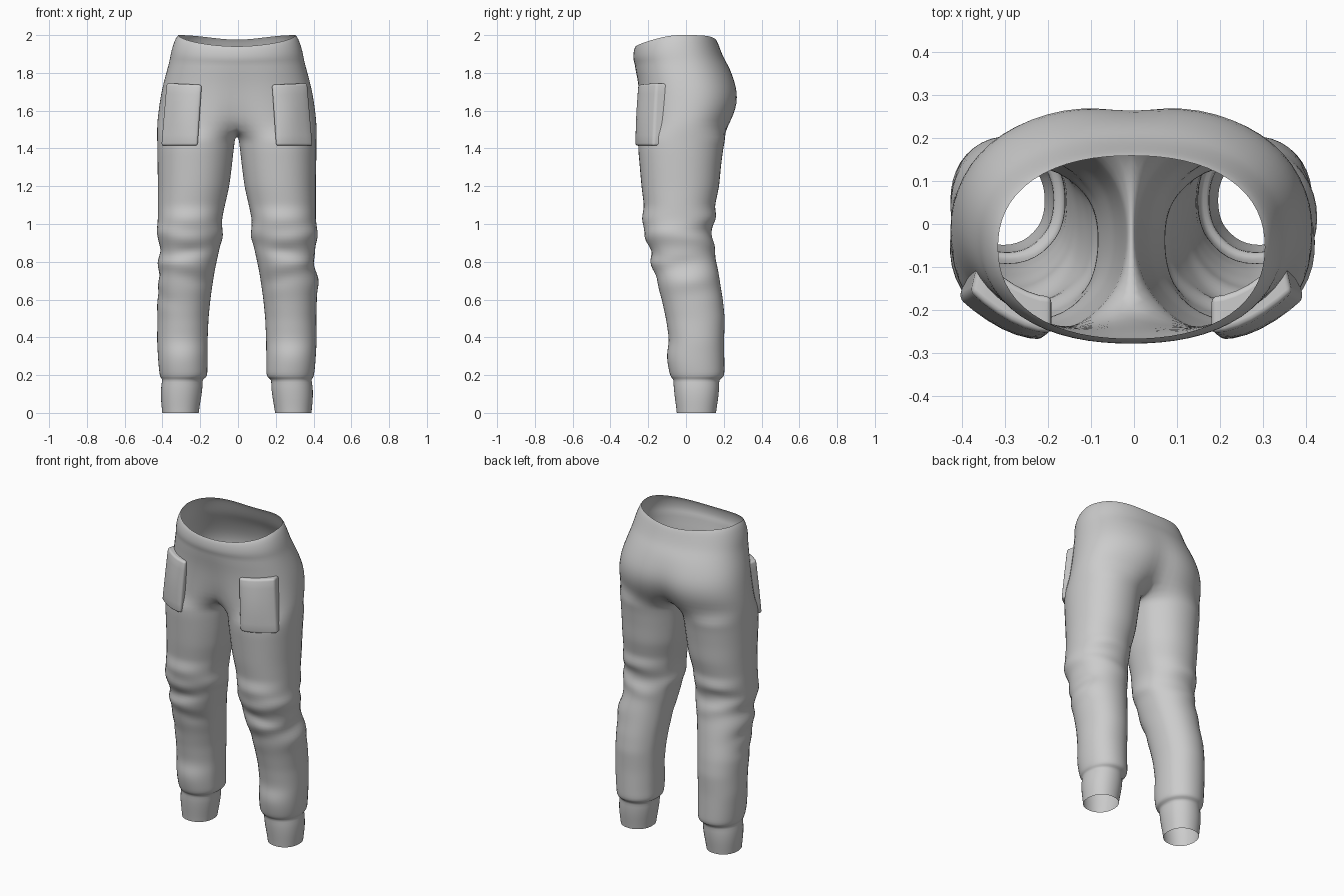
import bpy, bmesh, math
from math import sin, cos, radians, pi, exp

if "Cube" in bpy.data.objects:
    bpy.data.objects.remove(bpy.data.objects["Cube"])

HALF, BRIDGE = 16, 7        # segments on half the hips, points across the crotch

# z, half width, front y, back y, centre notch
HIPS = [(2.00, .312, -.268, .160, 0), (1.985, .325, -.274, .168, 0),
        (1.94, .342, -.280, .182, 0), (1.895, .352, -.280, .198, 0),
        (1.865, .357, -.272, .212, 0), (1.82, .369, -.271, .236, .01),
        (1.76, .386, -.262, .262, .03), (1.70, .400, -.258, .281, .06),
        (1.64, .410, -.256, .283, .09), (1.58, .418, -.256, .268, .15),
        (1.52, .424, -.256, .240, .24)]

# z, inner x, outer x, front y, back y
LEG = [(1.46, .008, .424, -.256, .212), (1.40, .016, .424, -.256, .20),
       (1.30, .027, .422, -.247, .187), (1.20, .04, .420, -.238, .178),
       (1.09, .065, .420, -.224, .154), (1.03, .078, .420, -.238, .168),
       (0.95, .080, .422, -.215, .132), (0.87, .092, .415, -.203, .147),
       (0.75, .118, .418, -.172, .172), (0.60, .140, .425, -.130, .197),
       (0.50, .150, .422, -.108, .207), (0.38, .155, .424, -.090, .203),
       (0.25, .156, .416, -.096, .205), (0.20, .156, .410, -.086, .205)]
CUFF = [(.185, .165, .404, -.078, .195), (.176, .184, .394, -.066, .176),
        (.15, .180, .402, -.068, .178), (.09, .187, .405, -.062, .174),
        (.03, .198, .399, -.053, .164), (0, .202, .396, -.05, .16)]

# side (0 = both), z, angle (0 outer, -90 front), height, z width, angle width, slope
FOLDS = [(0, .94, -60, .016, .03, 55, .03), (0, .86, -95, -.022, .028, 45, -.03),
         (0, .79, -70, .014, .03, 50, .02), (0, .71, -110, -.010, .03, 40, .04),
         (0, .93, 175, .012, .03, 50, .03), (0, .89, 80, .014, .03, 50, -.04),
         (0, .99, 70, -.012, .025, 45, .04), (0, .31, -90, .010, .05, 45, 0),
         (1, .70, 5, .018, .045, 50, .03), (1, .79, 0, -.014, .03, 45, .03),
         (1, .93, 0, .010, .03, 45, 0), (-1, .86, 0, -.014, .03, 45, .03),
         (-1, .73, 0, -.012, .025, 40, -.03), (-1, .79, 0, .006, .03, 50, 0),
         (-1, .62, -20, -.010, .03, 50, .04)]


def oval(a, rx, yf, yb, p=2.3):
    c, s = cos(a), sin(a)
    r = (abs(c) ** p + abs(s) ** p) ** (-1 / p)
    cy, ry = (yf + yb) / 2, (yb - yf) / 2
    return rx * c * r, cy + ry * s * r


def fold_height(side, z, deg):
    h = 0
    for fs, fz, fa, amp, dz, da, slope in FOLDS:
        if fs in (0, side):
            d = (deg - fa + 180) % 360 - 180
            h += amp * exp(-((z - fz - slope * d / 60) / dz) ** 2 - (d / da) ** 2)
    return h


def lerp_rows(table, z):
    for a, b in zip(table, table[1:]):
        if a[0] >= z >= b[0]:
            t = (a[0] - z) / (a[0] - b[0])
            return [p + (q - p) * t for p, q in zip(a, b)]


def skin(bm, a, b):
    n = len(a)
    for i in range(n):
        j = (i + 1) % n
        bm.faces.new((a[i], a[j], b[j], b[i]))


def finish(bm, name):
    bmesh.ops.recalc_face_normals(bm, faces=bm.faces)
    for f in bm.faces:
        f.smooth = True
    me = bpy.data.meshes.new(name)
    bm.to_mesh(me)
    bm.free()
    ob = bpy.data.objects.new(name, me)
    bpy.context.collection.objects.link(ob)
    ob.location.x = -.006
    return ob


# Hips: stacked oval rings, waist edge dipping at the front
bm = bmesh.new()
prev = None
for z, rx, yf, yb, notch in HIPS:
    ring = []
    for i in range(2 * HALF):
        a = -pi / 2 + pi * i / HALF
        x, y = oval(a, rx, yf, yb)
        y *= 1 - notch * exp(-(x / .075) ** 2)
        w = max(0, (z - 1.82) / .18)
        dip = .06 * max(0, -sin(a)) ** 1.5 + .025 * max(0, sin(a)) ** 6
        ring.append(bm.verts.new((x, y, z - w * dip)))
    if prev:
        skin(bm, prev, ring)
    prev = ring

# Crotch seam: row of points from back centre to front centre
front, back = prev[0], prev[HALF]
bridge = []
for k in range(1, BRIDGE + 1):
    t = k / (BRIDGE + 1)
    p = back.co.lerp(front.co, t)
    bridge.append(bm.verts.new((0, p.y, p.z - .06 * sin(pi * t) ** .7)))

# Legs: each starts from half the hip ring plus the crotch seam
open_a = 145
angles = [-open_a + 2 * open_a * i / HALF for i in range(HALF + 1)]
angles += [open_a + (360 - 2 * open_a) * k / (BRIDGE + 1) for k in range(1, BRIDGE + 1)]
levels = [1.455 - .033 * i for i in range(38)]
rows = [lerp_rows(LEG, z) for z in levels] + [LEG[-1]] + CUFF
for side in (1, -1):
    half = [prev[(side * i) % (2 * HALF)] for i in range(HALF + 1)]
    last = half + bridge
    for z, xi, xo, yf, yb in rows:
        ring = []
        for d in angles:
            a = radians(d)
            x, y = oval(a, (xo - xi) / 2, yf, yb, 2.2)
            h = fold_height(side, z, d)
            ring.append(bm.verts.new((side * ((xi + xo) / 2 + x + h * cos(a)),
                                      y + h * sin(a), z)))
        skin(bm, last, ring)
        last = ring
trousers = finish(bm, "trousers")
sub = trousers.modifiers.new("smooth", 'SUBSURF')
sub.levels = sub.render_levels = 1

# Pockets: curved rounded slabs on the front of each thigh
for side, name in ((1, "right_side_pocket"), (-1, "left_side_pocket")):
    bm = bmesh.new()
    bmesh.ops.create_cube(bm, size=1)
    bmesh.ops.subdivide_edges(bm, edges=bm.edges[:], cuts=5, use_grid_fill=True)
    for v in bm.verts:
        u, depth, h = v.co.x + .5, v.co.y + .5, v.co.z + .5
        puff = .010 * sin(pi * u) * sin(pi * h) * (1 - depth)
        x = .208 - .022 * h + u * (.194 - .006 * h)
        y = -.270 + .095 * u ** 1.8 + .016 * h + .085 * depth - puff
        v.co = (side * (x - .02 * depth * u), y, 1.415 + .322 * h + .008 * u * h)
    pocket = finish(bm, name)
    bev = pocket.modifiers.new("soft_edge", 'BEVEL')
    bev.width, bev.segments, bev.limit_method = .016, 3, 'ANGLE'
    bev.angle_limit = radians(50)
